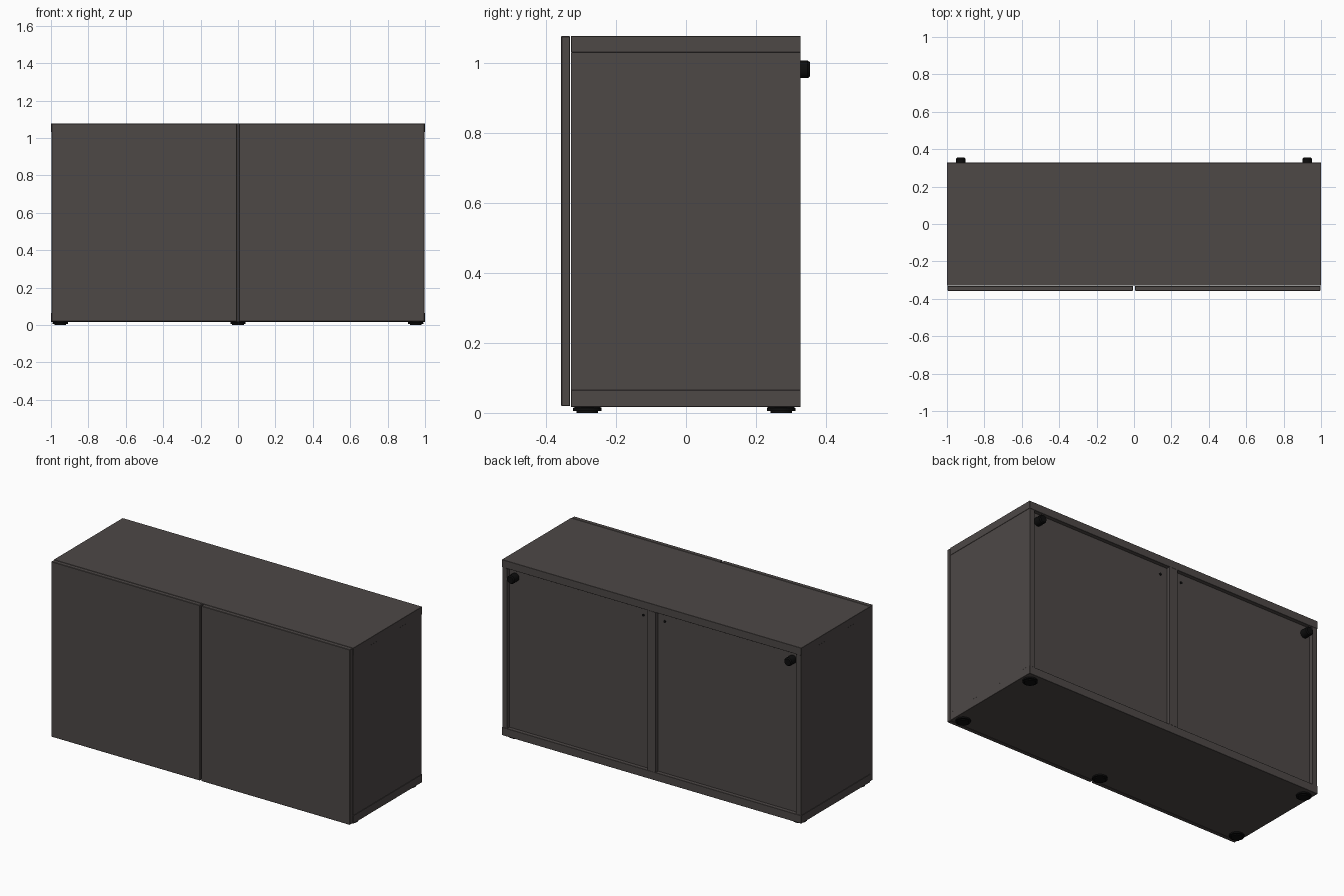
import bpy
import bmesh
from mathutils import Matrix, Vector

cube = bpy.data.objects.get("Cube")
if cube:
    bpy.data.objects.remove(cube, do_unlink=True)


def material(name, rgb):
    mat = bpy.data.materials.new(name)
    mat.use_nodes = True
    mat.diffuse_color = (*rgb, 1)
    mat.node_tree.nodes["Principled BSDF"].inputs["Base Color"].default_value = (*rgb, 1)
    return mat


board_mat = material("dark grey brown board", (0.075, 0.065, 0.062))
black_mat = material("black plastic", (0.004, 0.004, 0.004))


def finish(name, bm, mat):
    bmesh.ops.recalc_face_normals(bm, faces=bm.faces)
    mesh = bpy.data.meshes.new(name)
    bm.to_mesh(mesh)
    bm.free()
    mesh.materials.append(mat)
    obj = bpy.data.objects.new(name, mesh)
    bpy.context.collection.objects.link(obj)
    return obj


def board(name, low, high, bevel=0.0):
    """Flat panel between two opposite corners."""
    low, high = Vector(low), Vector(high)
    bm = bmesh.new()
    bmesh.ops.create_cube(bm, size=1)
    for v in bm.verts:
        v.co = (low + high) / 2 + v.co * (high - low)
    obj = finish(name, bm, board_mat)
    if bevel:
        mod = obj.modifiers.new("edge", "BEVEL")
        mod.width = bevel
        mod.segments = 1
    return obj


def turned(name, profile, centre, along_y=False, sides=24):
    """Round part: (radius, height) profile spun around z, optionally laid along y."""
    bm = bmesh.new()
    verts = [bm.verts.new((r, 0, h)) for r, h in profile]
    edges = [bm.edges.new(pair) for pair in zip(verts, verts[1:])]
    bmesh.ops.spin(bm, geom=verts + edges, axis=(0, 0, 1), cent=(0, 0, 0),
                   steps=sides, angle=6.2831853)
    bmesh.ops.remove_doubles(bm, verts=bm.verts, dist=0.0001)
    if along_y:
        bmesh.ops.rotate(bm, verts=bm.verts, matrix=Matrix.Rotation(-1.5707963, 3, "X"))
    bmesh.ops.translate(bm, verts=bm.verts, vec=centre)
    obj = finish(name, bm, black_mat)
    bpy.ops.object.select_all(action="DESELECT")
    obj.select_set(True)
    bpy.context.view_layer.objects.active = obj
    bpy.ops.object.shade_smooth_by_angle(angle=0.6)


# Carcass
FRONT, BACK = -0.329, 0.328
BASE, FLOOR, CEIL, TOP = 0.017, 0.065, 1.031, 1.077
board("top_board", (-1, FRONT, CEIL), (1, BACK, TOP), 0.001)
board("bottom_board", (-1, FRONT, BASE), (1, BACK, FLOOR), 0.001)
board("centre_divider", (-0.027, FRONT, FLOOR), (0.027, BACK, CEIL))

# Mirrored parts
for side, s in (("left", 1), ("right", -1)):
    def panel(name, xa, xb, ya, yb, za, zb, bevel=0.0):
        x0, x1 = sorted((s * xa, s * xb))
        board(f"{side}_{name}", (x0, ya, za), (x1, yb, zb), bevel)

    panel("side_panel", 0.965, 0.998, FRONT, BACK - 0.001, FLOOR, CEIL)
    panel("back_panel", 0.027, 0.965, 0.292, 0.304, FLOOR, CEIL)
    panel("door", 0.005, 0.997, -0.357, -0.331, 0.019, TOP, 0.002)

    # Wall spacer and back panel screw
    turned(f"{side}_wall_spacer",
           [(0, 0), (0.025, 0), (0.025, 0.044), (0.02, 0.051), (0, 0.051)],
           (s * 0.926, 0.304, 0.982), along_y=True)
    turned(f"{side}_back_screw", [(0, 0), (0.008, 0), (0.008, 0.003), (0, 0.003)],
           (s * 0.072, 0.304, 0.98), along_y=True, sides=12)

# Feet: four corners and one at the front centre
FOOT = [(0, 0), (0.031, 0), (0.031, 0.005), (0.041, 0.006),
        (0.041, 0.014), (0.036, 0.017), (0, 0.017)]
for name, x, y in (("front_left", 0.95, -0.282), ("front_right", -0.95, -0.282),
                   ("back_left", 0.95, 0.272), ("back_right", -0.95, 0.272),
                   ("front_centre", 0, -0.282)):
    turned(f"{name}_foot", FOOT, (x, y, 0))
